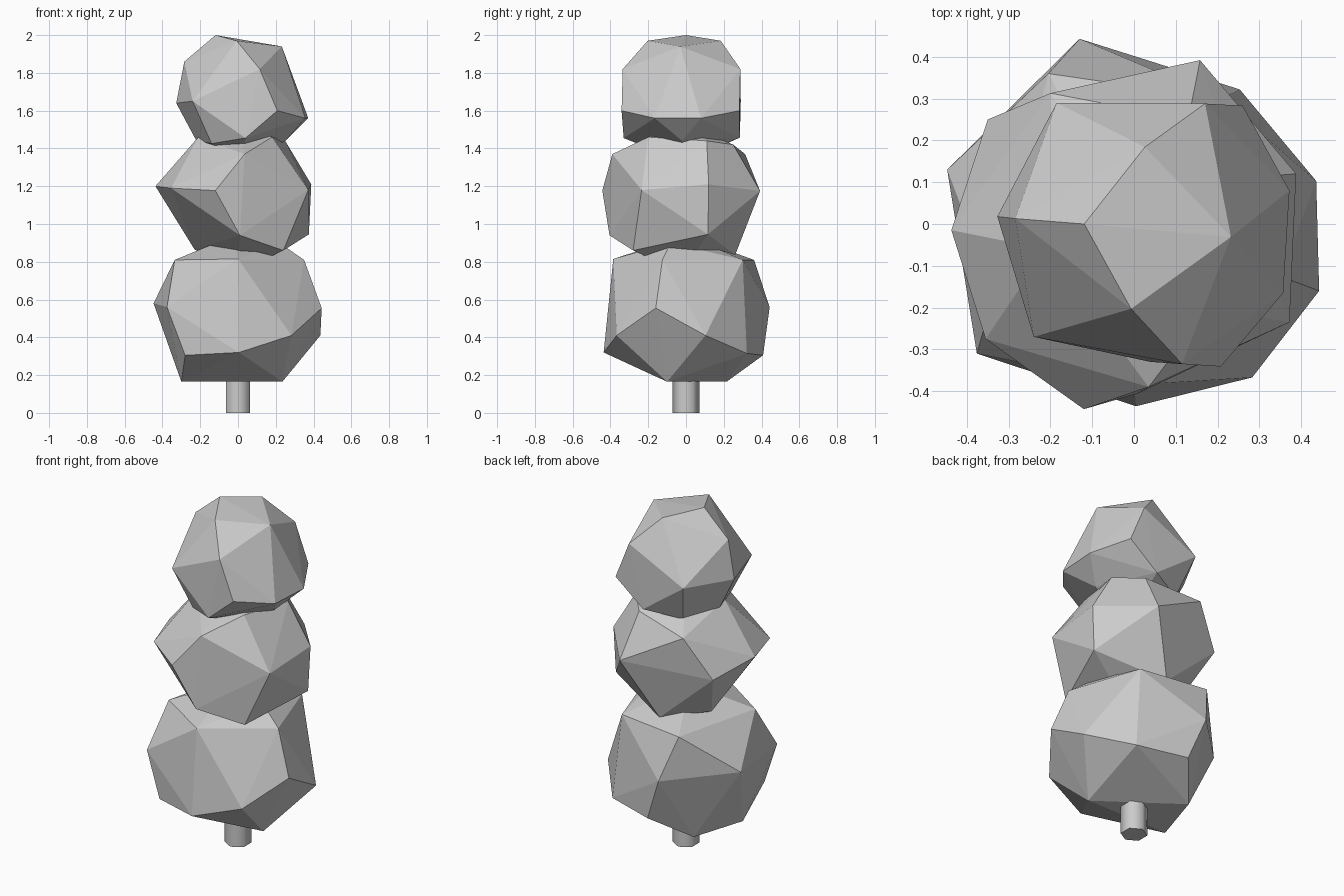
import bpy, bmesh
from math import radians


# Faceted foliage clump: convex hull around a few corner points
def clump(name, corners):
    bm = bmesh.new()
    for c in corners:
        bm.verts.new(c)
    res = bmesh.ops.convex_hull(bm, input=bm.verts[:])
    loose = {g for g in res["geom_interior"] + res["geom_unused"]
             if isinstance(g, bmesh.types.BMVert)}
    bmesh.ops.delete(bm, geom=list(loose), context='VERTS')
    bmesh.ops.recalc_face_normals(bm, faces=bm.faces[:])
    mesh = bpy.data.meshes.new(name)
    bm.to_mesh(mesh)
    bm.free()
    ob = bpy.data.objects.new(name, mesh)
    bpy.context.collection.objects.link(ob)
    return ob


# Trunk
bpy.ops.mesh.primitive_cylinder_add(vertices=6, radius=0.072, depth=0.4,
                                    location=(0, 0, 0.2))
bpy.context.object.name = "trunk"
bpy.ops.object.shade_smooth_by_angle(angle=radians(70))

# Lower foliage, rings from bottom to top
clump("lower_foliage", [
    (-.30, -.10, .165), (.235, -.10, .165), (-.20, .215, .165),
    (-.28, -.33, .305), (.005, -.436, .32), (-.035, .408, .305), (.253, .322, .315),
    (.283, -.367, .41), (.436, .103, .41),
    (-.447, .13, .58), (-.376, -.31, .56), (.443, -.16, .555), (-.13, .443, .56),
    (-.335, -.165, .81), (0, -.385, .815), (.35, -.125, .81), (.207, .30, .81),
    (-.205, .36, .81), (.22, -.08, .90), (-.02, 0, .94),
])

# Middle foliage
clump("middle_foliage", [
    (0, -.02, .74), (.24, -.28, .86), (-.23, .09, .865), (-.01, .26, .835),
    (.01, -.405, .94), (.375, .116, .945),
    (-.437, -.015, 1.20), (-.355, -.275, 1.19), (-.12, -.443, 1.177),
    (.372, -.235, 1.18), (.388, .12, 1.21), (.158, .392, 1.175), (-.35, .25, 1.14),
    (.035, -.39, 1.37), (-.20, .313, 1.37), (.13, .25, 1.42), (.25, .11, 1.44),
    (.18, -.20, 1.46), (-.21, -.06, 1.46), (0, 0, 1.53),
])

# Upper foliage
clump("upper_foliage", [
    (.02, -.02, 1.33), (-.14, -.22, 1.426), (-.12, .20, 1.42), (-.22, 0, 1.44),
    (.25, -.02, 1.44), (.04, -.33, 1.455), (.08, .285, 1.457),
    (.208, -.341, 1.60), (.26, .283, 1.60), (.372, .08, 1.56), (.357, -.165, 1.56),
    (-.327, .018, 1.64), (-.24, -.27, 1.65), (-.185, .29, 1.65),
    (.115, -.335, 1.82), (.17, .288, 1.82), (-.284, .013, 1.86),
    (.232, -.031, 1.94), (-.007, -.203, 1.97), (.026, .184, 1.97), (-.119, 0, 2.0),
])
